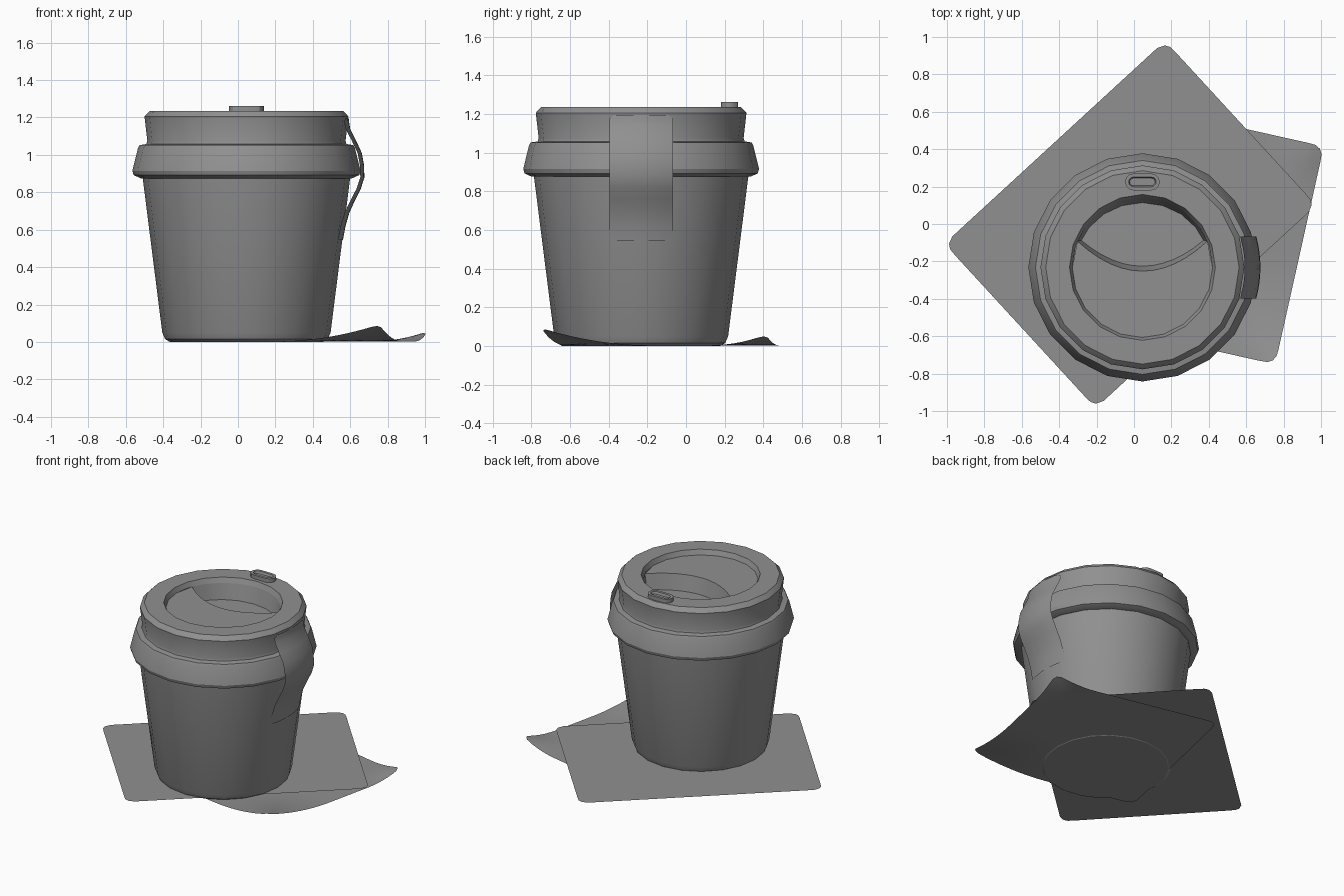
import bpy, bmesh, math
from mathutils import Vector

cube = bpy.data.objects.get("Cube")
if cube:
    bpy.data.objects.remove(cube, do_unlink=True)

CENTRE = (0.045, -0.232, 0)
SIDES = 20

grey = bpy.data.materials.new("plain_grey")
grey.use_nodes = True
tone = (0.28, 0.28, 0.28, 1)
grey.diffuse_color = tone
grey.node_tree.nodes["Principled BSDF"].inputs["Base Color"].default_value = tone


def finish(name, bm, location=CENTRE, angle=30, recalc=True):
    if recalc:
        bmesh.ops.recalc_face_normals(bm, faces=bm.faces)
    mesh = bpy.data.meshes.new(name)
    bm.to_mesh(mesh)
    bm.free()
    mesh.materials.append(grey)
    obj = bpy.data.objects.new(name, mesh)
    bpy.context.collection.objects.link(obj)
    obj.location = location
    bpy.ops.object.select_all(action='DESELECT')
    obj.select_set(True)
    bpy.context.view_layer.objects.active = obj
    bpy.ops.object.shade_smooth_by_angle(angle=math.radians(angle))


def loop(bm, points, z):
    return [bm.verts.new((x, y, z)) for x, y in points]


def bridge(bm, a, b):
    for i in range(len(a)):
        j = (i + 1) % len(a)
        bm.faces.new((a[i], a[j], b[j], b[i]))


def circle(r, degrees=None):
    degrees = degrees or [360 * i / SIDES for i in range(SIDES)]
    return [(r * math.cos(math.radians(d)), r * math.sin(math.radians(d))) for d in degrees]


def lathe(bm, profile):
    rings = [loop(bm, circle(r), z) for r, z in profile]
    for a, b in zip(rings, rings[1:]):
        bridge(bm, a, b)
    return rings


# Tapered cup
bm = bmesh.new()
rings = lathe(bm, [(0.41, 0), (0.435, 0.015), (0.45, 0.05), (0.555, 0.88)])
bm.faces.new(rings[0])
finish("cup_body", bm)

# Lid with its flared skirt, groove and rim
bm = bmesh.new()
lathe(bm, [(0.54, 0.875), (0.565, 0.875), (0.603, 0.892), (0.61, 0.915), (0.58, 1.037),
           (0.572, 1.052), (0.535, 1.058), (0.53, 1.075), (0.545, 1.205), (0.537, 1.215),
           (0.517, 1.235), (0.39, 1.235), (0.375, 1.2)])
finish("lid_rim", bm)

# Lid floor: a shallow plate in front and a deep drinking well behind
PLATE_Z, WELL_Z, END = 1.2, 1.09, 22
back = circle(0.375, [END] + list(range(36, 145, 18)) + [180 - END])
front = circle(0.375, [180 - END] + list(range(180, 361, 18)) + [360 + END])
half = back[0][0]
rise = back[0][1] + 0.02
arc = [(half * t / 6, -0.02 + rise * (t / 6) ** 2) for t in range(-5, 6)]

bm = bmesh.new()
bm.faces.new(loop(bm, front + arc[::-1], PLATE_Z))
finish("lid_plate", bm, recalc=False)

bm = bmesh.new()
outline = back + arc
middle = 0.17
inner = [(x * 0.94, middle + (y - middle) * 0.86) for x, y in outline]
top = loop(bm, outline, PLATE_Z)
low = loop(bm, inner, WELL_Z)
bridge(bm, low, top)
bm.faces.new(low)
finish("lid_well", bm, recalc=False)


# Raised vent on the lid with a sunken slot
def capsule(length, radius, steps=6):
    pts = []
    for side in (1, -1):
        for i in range(steps + 1):
            a = math.pi * (i / steps - 0.5)
            pts.append((side * (length + radius * math.cos(a)), side * radius * math.sin(a)))
    return pts


bm = bmesh.new()
rings = [loop(bm, capsule(0.048, r), z) for r, z in
         [(0.045, 1.23), (0.045, 1.262), (0.026, 1.262), (0.02, 1.245)]]
for a, b in zip(rings, rings[1:]):
    bridge(bm, a, b)
bm.faces.new(rings[-1])
finish("vent", bm, (CENTRE[0], 0.225, 0))

# Thin strap of even width, lying on the lid and cup and bowed over the skirt
bm = bmesh.new()
HALF_WIDTH, STEPS = 0.165, 8
strap_profile = [(0.547, 1.195), (0.549, 1.175), (0.555, 1.14), (0.585, 1.08), (0.617, 1.01),
                 (0.628, 0.95), (0.631, 0.88), (0.612, 0.82), (0.582, 0.76), (0.55, 0.69),
                 (0.53, 0.62), (0.516, 0.545)]
rows = []
for k, (r, z) in enumerate(strap_profile):
    width = HALF_WIDTH - (0.025 if k == 0 else 0)
    ys = [width * (2 * i / STEPS - 1) for i in range(STEPS + 1)]
    rows.append(loop(bm, [(math.sqrt(r * r - y * y), y) for y in ys], z))
for a, b in zip(rows, rows[1:]):
    for i in range(STEPS):
        bm.faces.new((b[i], b[i + 1], a[i + 1], a[i]))
finish("strap", bm, recalc=False)


# Paper sheets with rounded corners; curls lift chosen corners
def sheet(name, corner_a, corner_b, width, z, curls=(), cells=28, radius=0.06):
    origin = Vector(corner_a)
    u = Vector(corner_b) - origin
    length = u.length
    v = Vector((-u.y, u.x)) * width / length
    bm = bmesh.new()

    def place(i, j):
        # Distances from the sheet's middle, corners pulled back onto an arc
        p = [length * (i / cells - 0.5), width * (j / cells - 0.5)]
        keep = [length / 2 - radius, width / 2 - radius]
        d = Vector([max(abs(a) - k, 0) for a, k in zip(p, keep)])
        if d.x > 0 and d.y > 0:
            d *= max(d) / d.length
            p = [math.copysign(k + e, a) for a, k, e in zip(p, keep, d)]
        q = origin + u * (p[0] / length + 0.5) + v * (p[1] / width + 0.5)
        lift = sum(h * max(0, 1 - (q - Vector(c)).length / reach) ** 2 for c, h, reach in curls)
        return bm.verts.new((q.x, q.y, z + lift))

    grid = [[place(i, j) for j in range(cells + 1)] for i in range(cells + 1)]
    for i in range(cells):
        for j in range(cells):
            bm.faces.new((grid[i][j], grid[i + 1][j], grid[i + 1][j + 1], grid[i][j + 1]))
    finish(name, bm, (0, 0, 0), recalc=False)


sheet("upper_sheet", (-0.205, -0.985), (0.975, 0.1), 1.195, 0.014)
lower = ((0.755, -0.75), (1.015, 0.415))
sheet("lower_sheet", *lower, 1.19, 0.003, [(lower[0], 0.09, 0.57), (lower[1], 0.055, 0.3)])
